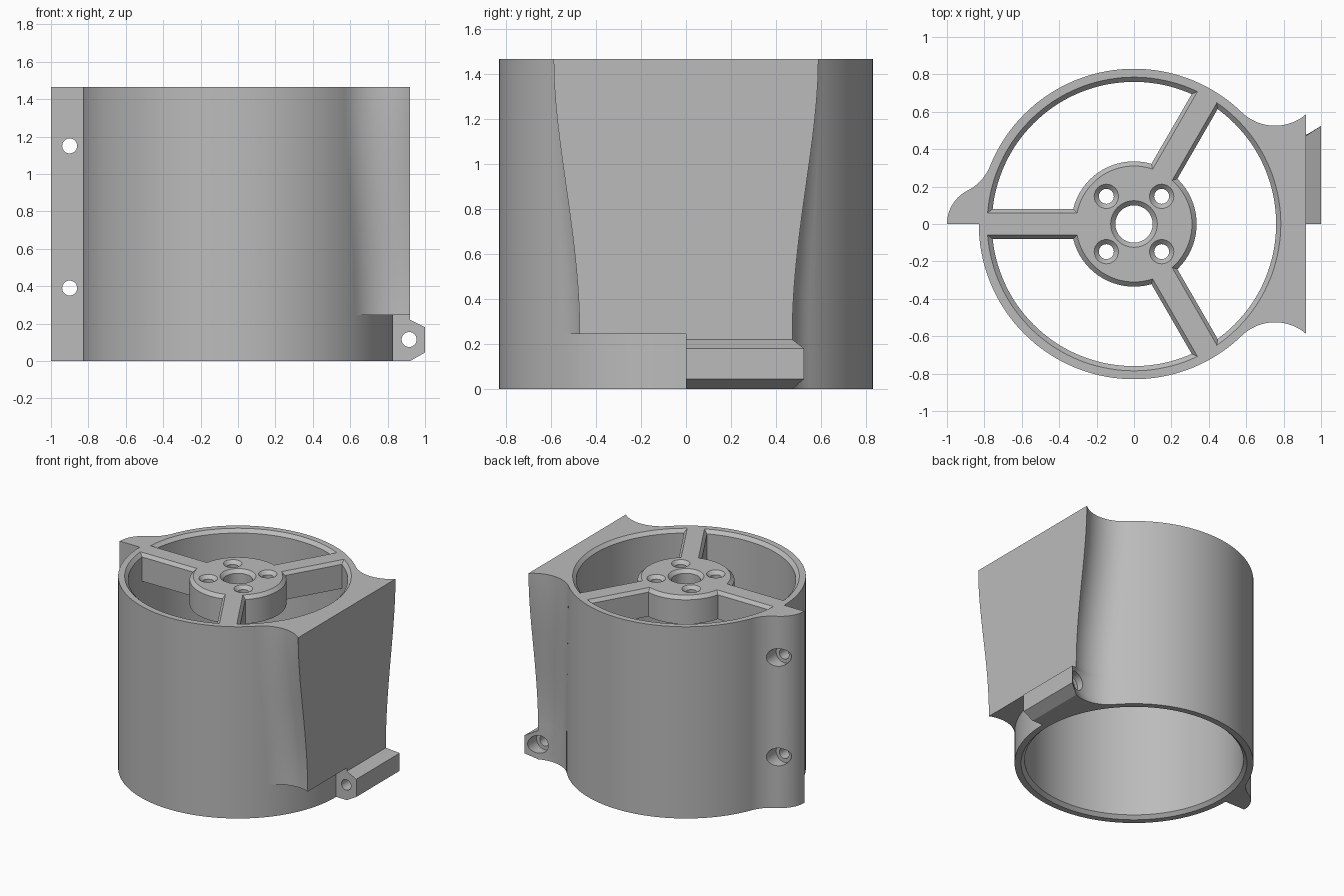
import bpy, bmesh
from math import sin, cos, acos, pi, radians, hypot, atan2
from mathutils import Matrix

if "Cube" in bpy.data.objects:
    bpy.data.objects.remove(bpy.data.objects["Cube"])

HEIGHT, OUTER, BORE, CHAMFER = 1.465, 0.83, 0.76, 0.025
FILLET = 0.255      # radius blending the brackets into the tube
STEP = 0.245        # underside of the mounting panel

grey = bpy.data.materials.new("light_grey")
grey.use_nodes = True
grey.diffuse_color = (0.5, 0.5, 0.5, 1)
grey.node_tree.nodes["Principled BSDF"].inputs["Base Color"].default_value = (0.5, 0.5, 0.5, 1)


def loft(name, rings):
    """Closed solid through rings of equal point count."""
    bm = bmesh.new()
    rows = [[bm.verts.new(p) for p in ring] for ring in rings]
    n = len(rows[0])
    for a, b in zip(rows, rows[1:]):
        for i in range(n):
            j = (i + 1) % n
            bm.faces.new((a[i], a[j], b[j], b[i]))
    bm.faces.new(rows[0][::-1])
    bm.faces.new(rows[-1])
    bmesh.ops.recalc_face_normals(bm, faces=bm.faces)
    mesh = bpy.data.meshes.new(name)
    bm.to_mesh(mesh)
    bm.free()
    mesh.materials.append(grey)
    obj = bpy.data.objects.new(name, mesh)
    bpy.context.collection.objects.link(obj)
    return obj


def turned(name, profile, x=0, y=0, sides=32):
    """Round solid from (radius, z) pairs."""
    return loft(name, [[(x + r * cos(2 * pi * i / sides), y + r * sin(2 * pi * i / sides), z)
                        for i in range(sides)] for r, z in profile])


def bore_along_y(name, radius, x, z, y0, y1):
    obj = turned(name, [(radius, y0), (radius, y1)])
    # Local z becomes world y
    obj.data.transform(Matrix.Translation((x, 0, z)) @ Matrix.Rotation(-pi / 2, 4, 'X'))
    return obj


def combine(target, others, operation):
    bpy.context.view_layer.objects.active = target
    for other in others:
        mod = target.modifiers.new("combine", 'BOOLEAN')
        mod.operation, mod.solver, mod.object = operation, 'EXACT', other
        bpy.ops.object.modifier_apply(modifier=mod.name)
        bpy.data.objects.remove(other)


def arc(cx, cy, r, a0, a1, steps=18):
    return [(cx + r * cos(a0 + (a1 - a0) * i / steps),
             cy + r * sin(a0 + (a1 - a0) * i / steps)) for i in range(steps + 1)]


def flank(theta, x_end):
    """Concave side, tangent to the tube and ending at x_end."""
    d = OUTER + FILLET
    cx, cy = d * cos(theta), d * sin(theta)
    return arc(cx, cy, FILLET, theta - pi, -acos((x_end - cx) / FILLET))


# Tube body
body = turned("tube_body", [(OUTER, 0), (OUTER, HEIGHT)], sides=144)

# Mounting panel, widening towards the top in an S curve
low, high = radians(40.7), radians(46)
rings = []
for i in range(25):
    t = i / 24
    side = flank(low + (high - low) * t * t * (3 - 2 * t), 0.92)
    ring = side + [(x, -y) for x, y in reversed(side)]
    rings.append([(x, y, STEP + (HEIGHT - STEP) * t) for x, y in ring])
panel = loft("mounting_panel", rings)

# Hinge knuckle below one half of the panel
rings = []
for z, x_end in ((0, 0.92), (0.045, 1), (0.18, 1), (0.22, 0.92), (STEP, 0.92), (0.3, 0.88)):
    rings.append([(x, y, z) for x, y in flank(low, x_end) + [(x_end, 0), (0.6, 0)]])
knuckle = loft("hinge_knuckle", rings)

# Clamp flange with rounded nose blended into the tube
nose_x, nose_r = -0.8, 0.2
d1, d2 = OUTER + FILLET, nose_r + FILLET
fx = (d2 ** 2 - d1 ** 2 - nose_x ** 2) / (-2 * nose_x)
fy = (d1 ** 2 - fx ** 2) ** 0.5
meet = atan2(fy, fx - nose_x)
outline = arc(nose_x, 0, nose_r, pi, meet)
outline += arc(fx, fy, FILLET, meet - pi, atan2(fy, fx) - pi)[1:]
outline += [(-0.6, 0.25), (-0.6, 0)]
flange = loft("clamp_flange", [[(x, y, z) for x, y in outline] for z in (0, HEIGHT)])

combine(body, [panel, knuckle, flange], 'UNION')

# Chamfered bore, then bolt holes with counterbores
cutters = [turned("bore_cutter", [(BORE + CHAMFER + 0.1, -0.1), (BORE, CHAMFER),
                                  (BORE, HEIGHT - CHAMFER),
                                  (BORE + CHAMFER + 0.1, HEIGHT + 0.1)], sides=144)]
for x, z, seat in ((-0.9, 0.39, 0.1), (-0.9, 1.15, 0.1), (0.915, 0.115, 0.4)):
    cutters.append(bore_along_y("bolt_cutter", 0.04, x, z, -0.1, 0.7))
    cutters.append(bore_along_y("head_cutter", 0.068, x, z, seat, 0.7))
combine(body, cutters, 'DIFFERENCE')

# Motor mount: chamfered hub and three spokes
FLOOR, EDGE = HEIGHT - 0.21, HEIGHT - CHAMFER
mount = turned("motor_mount", [(0.335, FLOOR), (0.335, EDGE), (0.31, HEIGHT)], sides=72)
spokes = []
for angle in (60, 180, 300):
    section = [(-0.08, FLOOR), (0.08, FLOOR), (0.08, EDGE),
               (0.06, HEIGHT), (-0.06, HEIGHT), (-0.08, EDGE)]
    spoke = loft("spoke", [[(r, y, z) for y, z in section] for r in (0.2, 0.785)])
    spoke.data.transform(Matrix.Rotation(radians(angle), 4, 'Z'))
    spokes.append(spoke)
combine(mount, spokes, 'UNION')

# Shaft hole and four countersunk screw holes
holes = [(0, 0, 0.1)] + [(sx * 0.148, sy * 0.148, 0.04) for sx in (-1, 1) for sy in (-1, 1)]
combine(mount, [turned("hole_cutter", [(r, FLOOR - 0.1), (r, EDGE), (r + 0.125, HEIGHT + 0.1)], x, y)
                for x, y, r in holes], 'DIFFERENCE')

for obj in (body, mount):
    bpy.ops.object.select_all(action='DESELECT')
    obj.select_set(True)
    bpy.context.view_layer.objects.active = obj
    bpy.ops.object.shade_smooth_by_angle(angle=radians(25))
